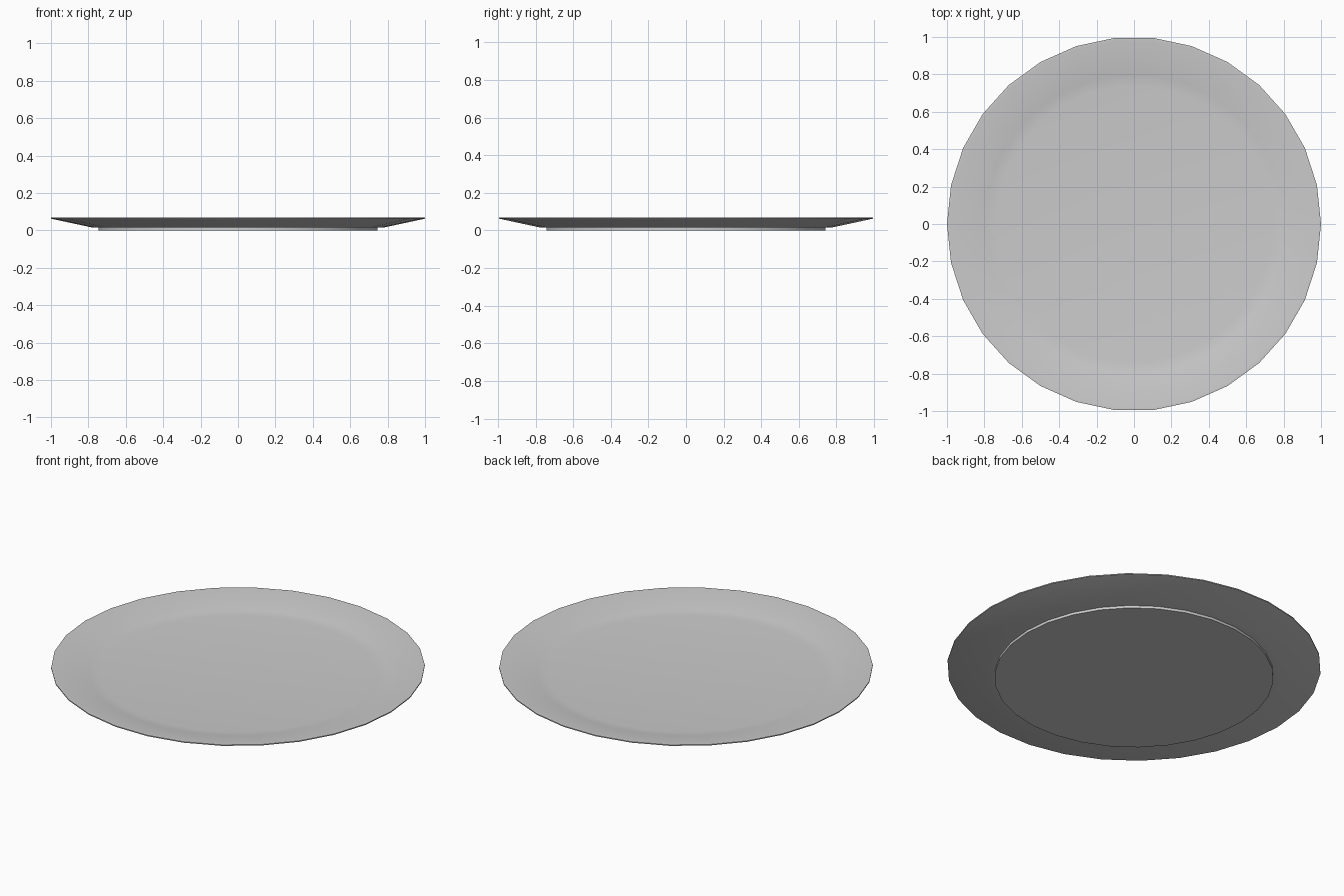
import bpy, bmesh
from math import cos, sin, pi, radians

if "Cube" in bpy.data.objects:
    bpy.data.objects.remove(bpy.data.objects["Cube"])

SIDES = 30

# Plate cross-section (radius, height): foot, underside, rim, then dished top
profile = [
    (0.747, 0.0), (0.747, 0.015), (0.785, 0.017), (1.0, 0.063),
    (1.0, 0.069), (0.985, 0.070), (0.80, 0.029), (0.74, 0.024),
]

bm = bmesh.new()
rings = [[bm.verts.new((r * cos(2 * pi * i / SIDES), r * sin(2 * pi * i / SIDES), z))
          for i in range(SIDES)] for r, z in profile]

# Skin between neighbouring rings
for low, high in zip(rings, rings[1:]):
    for i in range(SIDES):
        j = (i + 1) % SIDES
        bm.faces.new((low[i], low[j], high[j], high[i]))

# Flat base of the foot and a fan for the eating surface
bm.faces.new(rings[0][::-1])
centre = bm.verts.new((0, 0, 0.022))
for i in range(SIDES):
    bm.faces.new((rings[-1][i], rings[-1][(i + 1) % SIDES], centre))
bmesh.ops.recalc_face_normals(bm, faces=bm.faces)

mesh = bpy.data.meshes.new("plate")
bm.to_mesh(mesh)
bm.free()
plate = bpy.data.objects.new("plate", mesh)
bpy.context.collection.objects.link(plate)

# Smooth surfaces with crisp rim and foot edges
bpy.context.view_layer.objects.active = plate
plate.select_set(True)
bpy.ops.object.shade_smooth_by_angle(angle=radians(30))
